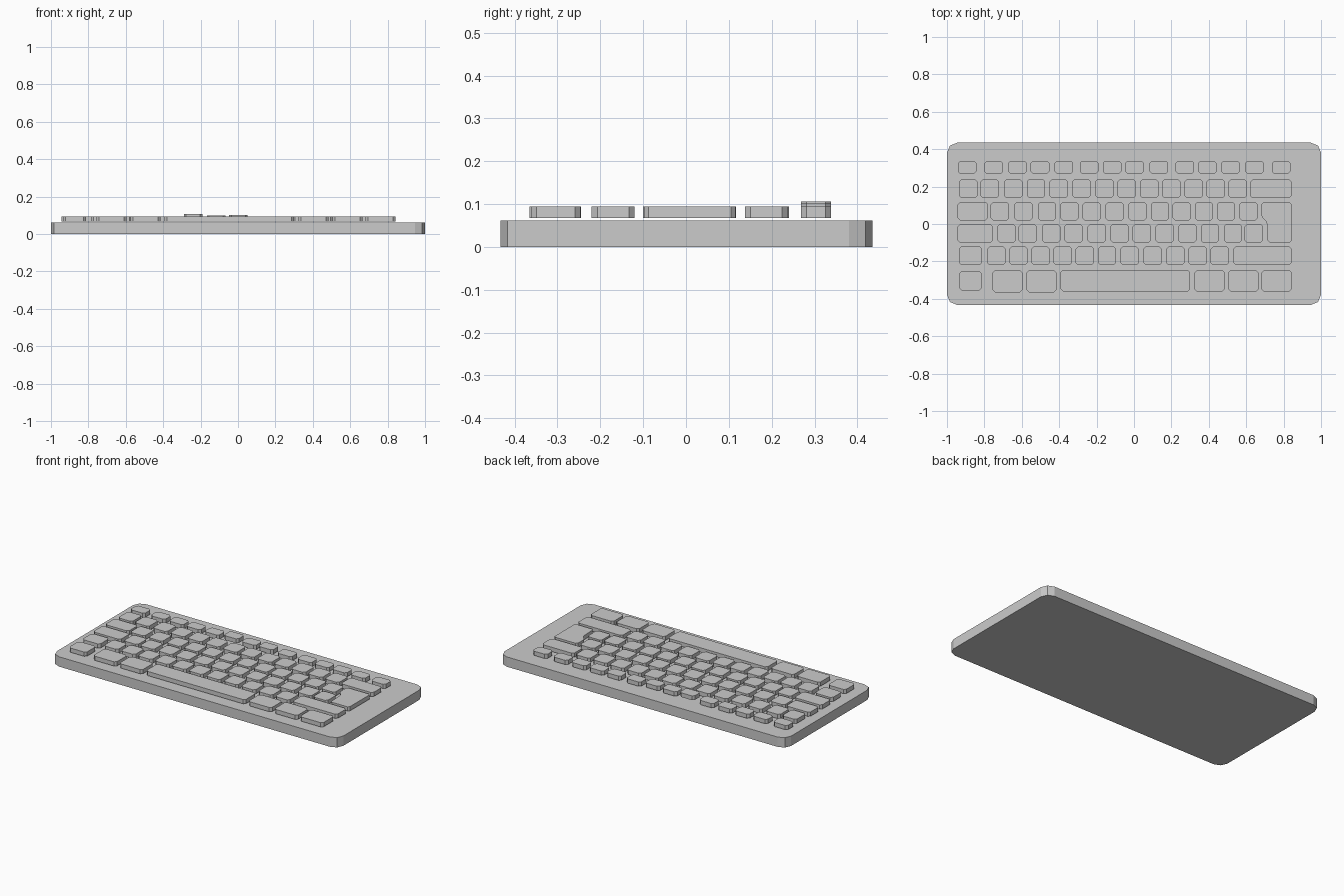
import bpy, bmesh

BODY_TOP = 0.062
KEY_BOTTOM, KEY_TOP = 0.067, 0.094


def prism(name, outline, z0, z1, radius, segments):
    """Extrude a flat outline and round its upright corners."""
    bm = bmesh.new()
    face = bm.faces.new([bm.verts.new((x, y, z0)) for x, y in outline])
    # round the corners of the flat outline, then pull it up
    bmesh.ops.bevel(bm, geom=list(bm.verts), offset=radius, segments=segments,
                    profile=0.5, affect='VERTICES')
    res = bmesh.ops.extrude_face_region(bm, geom=list(bm.faces), use_keep_orig=True)
    top = [g for g in res['geom'] if isinstance(g, bmesh.types.BMVert)]
    bmesh.ops.translate(bm, verts=top, vec=(0, 0, z1 - z0))
    bmesh.ops.recalc_face_normals(bm, faces=list(bm.faces))
    mesh = bpy.data.meshes.new(name)
    bm.to_mesh(mesh)
    bm.free()
    obj = bpy.data.objects.new(name, mesh)
    bpy.context.collection.objects.link(obj)
    return obj


def key(name, x0, x1, y0, y1, lift=0.0):
    outline = [(x0, y0), (x1, y0), (x1, y1), (x0, y1)]
    return prism(name, outline, KEY_BOTTOM + lift, KEY_TOP + lift, 0.013, 1)


def key_run(name, lefts, width, y0, y1, lifts={}):
    for i, x in enumerate(lefts):
        key(f"{name}_{i + 1}", x, x + width, y0, y1, lifts.get(i, 0.0))


# Body slab
prism("body", [(-1, -0.433), (1, -0.433), (1, 0.435), (-1, 0.435)],
      0, BODY_TOP, 0.055, 2)

# Function row, with three keys sitting slightly proud
key_run("function_key",
        [-0.942, -0.80, -0.673, -0.553, -0.425, -0.29, -0.167, -0.048,
         0.083, 0.222, 0.342, 0.466, 0.594, 0.737],
        0.10, 0.268, 0.338, {5: 0.012, 6: 0.005, 7: 0.008})

# Number row
key_run("number_key",
        [-0.935, -0.82, -0.694, -0.573, -0.452, -0.33, -0.207, -0.088,
         0.033, 0.150, 0.27, 0.388, 0.506],
        0.098, 0.138, 0.240)
key("backspace_key", 0.62, 0.843, 0.138, 0.237)

# Upper letter row
key("tab_key", -0.943, -0.78, 0.02, 0.117)
key_run("upper_letter_key",
        [-0.766, -0.64, -0.514, -0.394, -0.275, -0.152, -0.03, 0.09,
         0.207, 0.325, 0.443, 0.563],
        0.098, 0.018, 0.117)

# Middle letter row
key("caps_key", -0.943, -0.753, -0.10, -0.002)
key_run("middle_letter_key",
        [-0.73, -0.617, -0.492, -0.372, -0.248, -0.126, -0.007, 0.116,
         0.236, 0.357, 0.48, 0.592],
        0.098, -0.10, 0.0)

# Stepped return key spanning two rows
prism("return_key",
      [(0.714, -0.098), (0.843, -0.098), (0.843, 0.115), (0.68, 0.115),
       (0.68, 0.04), (0.710, 0.012)],
      KEY_BOTTOM, KEY_TOP, 0.010, 1)

# Lower letter row
key("left_shift_key", -0.935, -0.813, -0.22, -0.12)
key_run("lower_letter_key",
        [-0.785, -0.666, -0.548, -0.43, -0.312, -0.193, -0.072, 0.051,
         0.172, 0.292, 0.41],
        0.098, -0.22, -0.12)
key("right_shift_key", 0.532, 0.843, -0.22, -0.12)

# Bottom row
key("corner_key", -0.935, -0.813, -0.355, -0.252)
key_run("left_modifier_key", [-0.757, -0.575], 0.16, -0.365, -0.248)
key("space_bar", -0.392, 0.30, -0.36, -0.245)
key_run("right_modifier_key", [0.324, 0.505, 0.683], 0.16, -0.362, -0.246)
